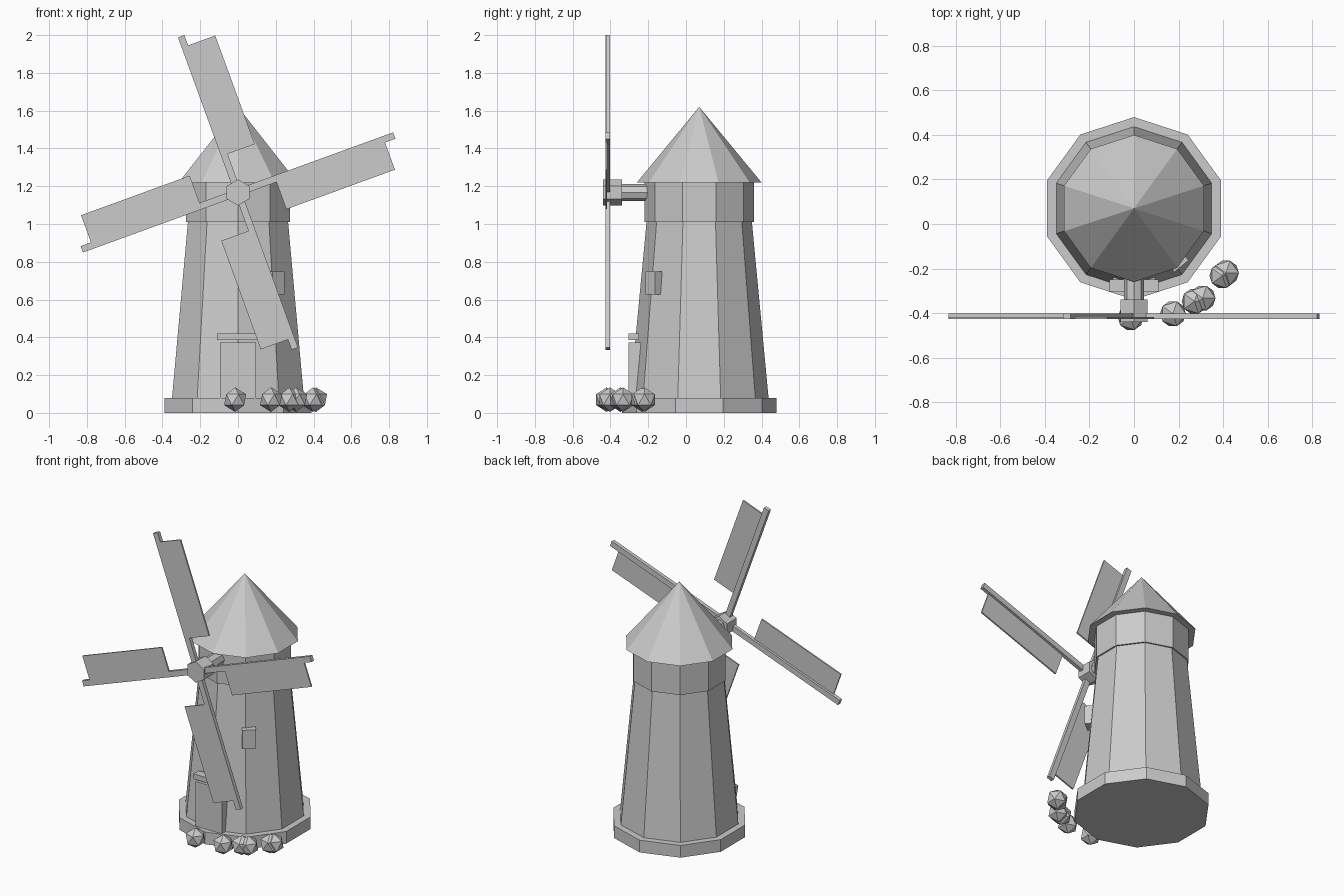
import bpy
from math import radians, sin, cos, pi
from mathutils import Matrix, Vector

if "Cube" in bpy.data.objects:
    bpy.data.objects.remove(bpy.data.objects["Cube"])

CY = 0.07                      # tower axis in y
HUB = Vector((0, 0, 1.167))    # sail centre


def cone(name, r1, r2, z0, z1, sides=10):
    bpy.ops.mesh.primitive_cone_add(vertices=sides, radius1=r1, radius2=r2, depth=z1 - z0,
                                    location=(0, CY, (z0 + z1) / 2))
    bpy.context.object.name = name


def axle(name, r, y0, y1, sides):
    bpy.ops.mesh.primitive_cylinder_add(vertices=sides, radius=r, depth=y1 - y0,
                                        location=(0, (y0 + y1) / 2, HUB.z),
                                        rotation=(pi / 2, 0, 0))
    bpy.context.object.name = name


def box(name, lo, hi, frame=Matrix()):
    lo, hi = Vector(lo), Vector(hi)
    bpy.ops.mesh.primitive_cube_add(size=1)
    ob = bpy.context.object
    ob.name = name
    ob.data.transform(frame @ Matrix.Translation((lo + hi) / 2) @ Matrix.Diagonal((*(hi - lo), 1)))


# Ten-sided tower
cone("base", 0.41, 0.41, 0, 0.08)
cone("tower", 0.368, 0.278, 0.07, 1.02)
cone("collar", 0.289, 0.289, 1.01, 1.22)
cone("roof", 0.33, 0, 1.22, 1.62)

# Door, lintel and side window
box("door", (-0.095, -0.304, 0.01), (0.095, -0.235, 0.373))
box("lintel", (-0.11, -0.304, 0.385), (0.11, -0.25, 0.419))
box("window", (-0.041, -0.336, 0.626), (0.041, -0.286, 0.748),
    Matrix.Translation((0, CY, 0)) @ Matrix.Rotation(radians(39.5), 4, 'Z'))

# Shaft and hub
axle("shaft", 0.046, -0.36, -0.15, 8)
axle("hub", 0.069, -0.44, -0.34, 6)

# Four sails, each a spar with a one-sided panel
for i in range(4):
    frame = Matrix.Translation(HUB) @ Matrix.Rotation(-radians(20 + 90 * i), 4, 'Y')
    box(f"spar_{i + 1}", (0.0, -0.427, -0.018), (0.88, -0.402, 0.018), frame)
    box(f"sail_{i + 1}", (0.21, -0.427, -0.171), (0.822, -0.417, -0.01), frame)

# Faceted bushes along the front right of the base
bushes = [(-0.015, -0.42), (0.175, -0.403), (0.272, -0.347),
          (0.308, -0.333), (0.397, -0.232), (0.413, -0.22)]
for i, (x, y) in enumerate(bushes):
    bpy.ops.mesh.primitive_ico_sphere_add(subdivisions=1, radius=0.065, location=(x, y, 0.07))
    bpy.context.object.name = f"bush_{i + 1}"
